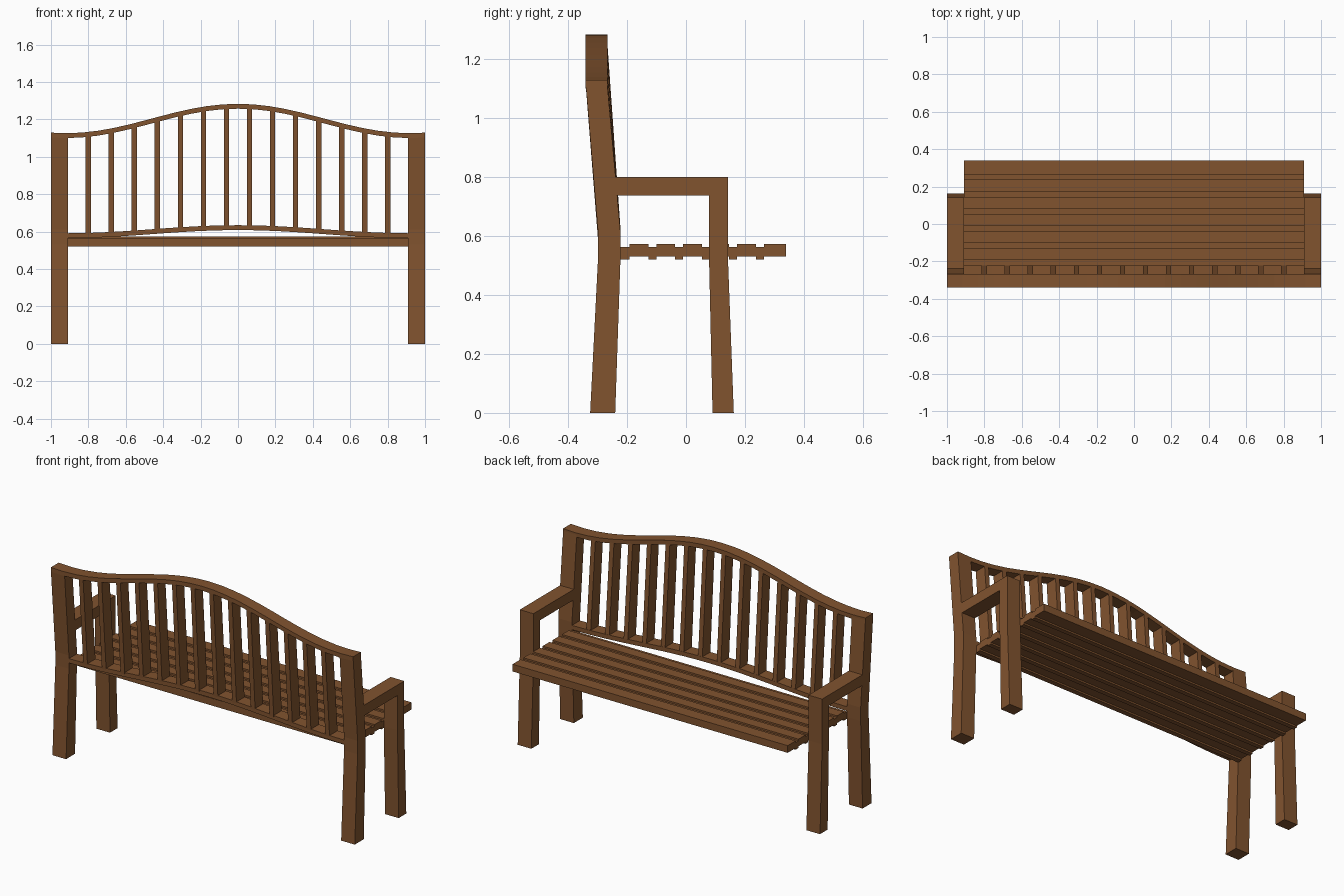
import bpy, bmesh
from math import cos, pi

if "Cube" in bpy.data.objects:
    bpy.data.objects.remove(bpy.data.objects["Cube"], do_unlink=True)

# Single wood colour
wood = bpy.data.materials.new("brown_wood")
wood.use_nodes = True
colour = (0.22, 0.087, 0.028, 1)
wood.diffuse_color = colour
wood.node_tree.nodes["Principled BSDF"].inputs["Base Color"].default_value = colour

INNER, OUTER = 0.91, 1.0            # leg faces across the bench
LOW_BACK, LOW_FRONT = -0.298, -0.222  # backrest depth at the seat
TOP_BACK, TOP_FRONT = -0.34, -0.267   # backrest depth at the crest
RAIL = 0.026


def loft(name, rings):
    """Skin a solid through matching rings of points and cap both ends."""
    bm = bmesh.new()
    loops = [[bm.verts.new(p) for p in ring] for ring in rings]
    n = len(loops[0])
    for a, b in zip(loops, loops[1:]):
        for i in range(n):
            j = (i + 1) % n
            bm.faces.new((a[i], a[j], b[j], b[i]))
    bm.faces.new(loops[0][::-1])
    bm.faces.new(loops[-1])
    bmesh.ops.recalc_face_normals(bm, faces=bm.faces[:])
    mesh = bpy.data.meshes.new(name)
    bm.to_mesh(mesh)
    bm.free()
    mesh.materials.append(wood)
    obj = bpy.data.objects.new(name, mesh)
    bpy.context.collection.objects.link(obj)
    return obj


def rect(x0, x1, y0, y1, z):
    return [(x0, y0, z), (x1, y0, z), (x1, y1, z), (x0, y1, z)]


def post(name, x0, x1, sections):
    return loft(name, [rect(x0, x1, *s) for s in sections])


def crest_z(x):
    return 1.2045 + 0.0785 * cos(pi * x / 0.92)


def lower_z(x):
    return 0.6125 + 0.0215 * cos(pi * x / 0.92)


def curved_rail(name, half, y0, y1, height, steps=24):
    rings = []
    for i in range(steps + 1):
        x = half * (2 * i / steps - 1)
        z = height(x)
        rings.append([(x, y0, z - RAIL), (x, y1, z - RAIL), (x, y1, z), (x, y0, z)])
    loft(name, rings)


# Legs and armrests on both sides
for side, label in ((1, "left"), (-1, "right")):
    x0, x1 = sorted((side * INNER, side * OUTER))
    post("back_leg_" + label, x0, x1, [
        (-0.325, -0.24, 0), (LOW_BACK, LOW_FRONT, 0.53),
        (LOW_BACK, LOW_FRONT, 0.61), (TOP_BACK, TOP_FRONT, 1.115)])
    post("front_leg_" + label, x0, x1, [
        (0.09, 0.162, 0), (0.078, 0.142, 0.53), (0.078, 0.142, 0.737)])
    post("armrest_" + label, x0, x1, [(-0.25, 0.142, 0.737), (-0.25, 0.142, 0.8)])

# Curved rails of the backrest
curved_rail("crest_rail", OUTER, TOP_BACK, TOP_FRONT, crest_z)
curved_rail("lower_back_rail", INNER, LOW_BACK, LOW_FRONT, lower_z)

# Upright backrest slats
for i in range(14):
    x = (i - 6.5) * 0.1232
    post(f"back_slat_{i + 1}", x - 0.014, x + 0.014, [
        (LOW_BACK, LOW_FRONT, lower_z(x) - 0.01),
        (TOP_BACK, TOP_FRONT, crest_z(x) - RAIL + 0.004)])

# Seat boards, with lower strips filling the gaps behind them
for i in range(6):
    y = -0.192 + i * 0.0912
    end = 0.339 if i == 5 else y + 0.064
    post(f"seat_board_{i + 1}", -INNER, INNER, [(y, end, 0.53), (y, end, 0.573)])
    start = LOW_FRONT if i == 0 else y - 0.0272
    post(f"seat_strip_{i + 1}", -INNER, INNER, [(start, y, 0.52), (start, y, 0.563)])
